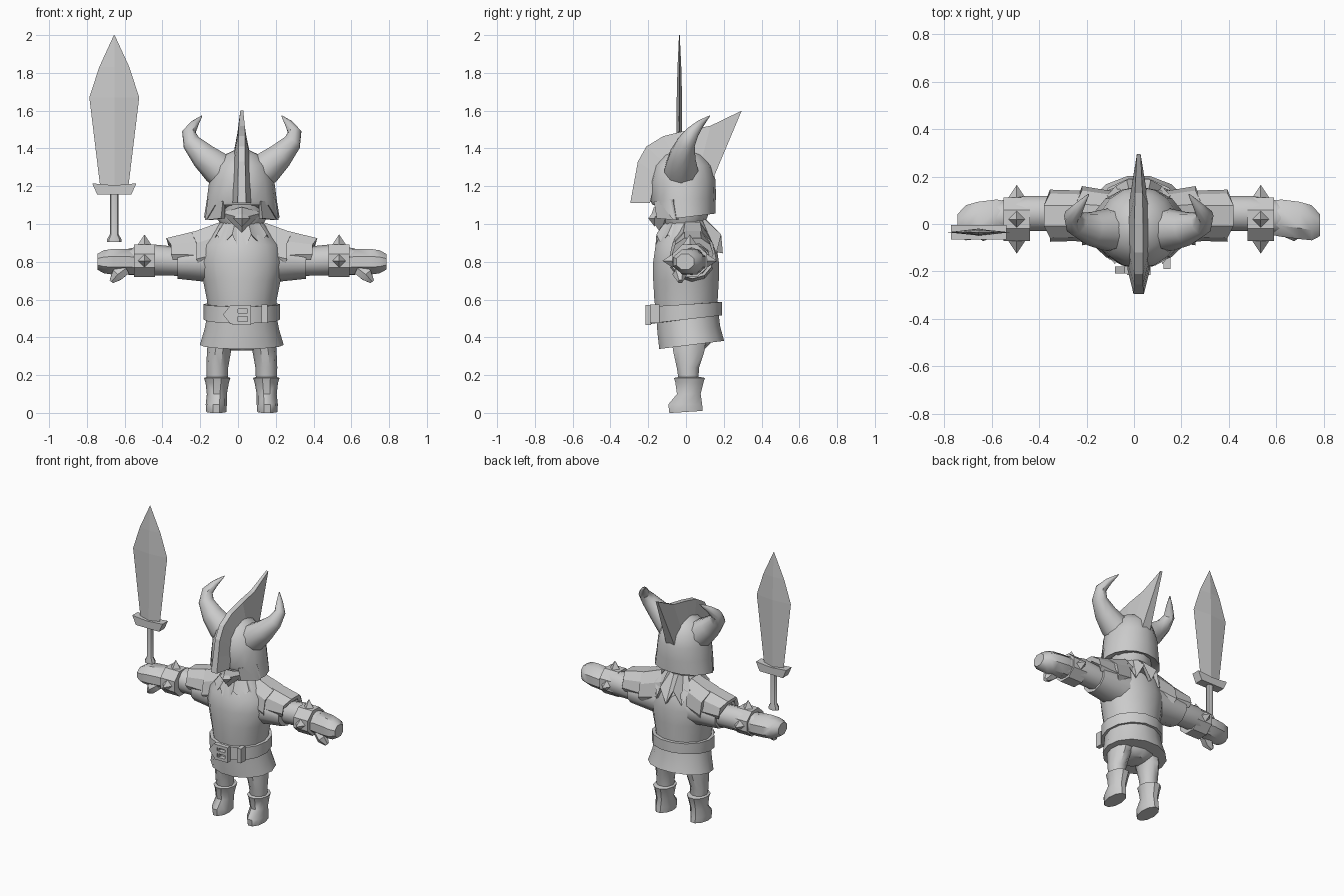
import bpy, bmesh, math
from mathutils import Vector

cube = bpy.data.objects.get("Cube")
if cube:
    bpy.data.objects.remove(cube, do_unlink=True)

CX = 0.02  # the figure stands slightly off centre because of the sword
mat = bpy.data.materials.new("plain_grey")
mat.use_nodes = True
mat.diffuse_color = (0.6, 0.6, 0.6, 1)
mat.node_tree.nodes["Principled BSDF"].inputs["Base Color"].default_value = (0.6, 0.6, 0.6, 1)


def finish(name, verts, faces, smooth=40, side=1):
    """Make an object; side=-1 mirrors it to the model's right."""
    bm = bmesh.new()
    vs = [bm.verts.new((CX + side * v[0], v[1], v[2])) for v in verts]
    for f in faces:
        bm.faces.new([vs[i] for i in f])
    bmesh.ops.recalc_face_normals(bm, faces=bm.faces)
    mesh = bpy.data.meshes.new(name)
    bm.to_mesh(mesh)
    bm.free()
    mesh.materials.append(mat)
    obj = bpy.data.objects.new(name, mesh)
    bpy.context.collection.objects.link(obj)
    if smooth:
        bpy.ops.object.select_all(action='DESELECT')
        bpy.context.view_layer.objects.active = obj
        obj.select_set(True)
        bpy.ops.object.shade_smooth_by_angle(angle=math.radians(smooth))
    return obj


def skin(name, rings, caps=True, **kw):
    n = len(rings[0])
    verts = [v for r in rings for v in r]
    faces = [(k * n + i, k * n + (i + 1) % n, (k + 1) * n + (i + 1) % n, (k + 1) * n + i)
             for k in range(len(rings) - 1) for i in range(n)]
    if caps:
        faces += [tuple(range(n)), tuple(range(len(verts) - n, len(verts)))]
    return finish(name, verts, faces, **kw)


def ellipse(n, phase=0.5):
    return [(math.cos(t), math.sin(t)) for t in (math.tau * (i + phase) / n for i in range(n))]


def loft_z(name, rings, n=12, **kw):
    """Rings are (x, y, z, half width, half depth, rise towards the back)."""
    return skin(name, [[(x + a * c, y + b * s, z + tilt * s) for c, s in ellipse(n, 0)]
                       for x, y, z, a, b, tilt in rings], **kw)


def loft_x(name, rings, n=10, **kw):
    """Rings are (x, y, z, half depth, half height)."""
    return skin(name, [[(x, y + a * c, z + b * s) for c, s in ellipse(n)]
                       for x, y, z, a, b in rings], **kw)


def tube(name, path, n=8, **kw):
    """Path points are (x, y, z, radius)."""
    pts = [Vector(p[:3]) for p in path]
    rings = []
    for i, p in enumerate(pts):
        t = (pts[min(i + 1, len(pts) - 1)] - pts[max(i - 1, 0)]).normalized()
        u = t.cross(Vector((0, 1, 0))).normalized()
        v = t.cross(u)
        rings.append([p + path[i][3] * (u * c + v * s) for c, s in ellipse(n)])
    return skin(name, rings, **kw)


def plate(name, outline, y0, y1):
    """Outline in x, z, given thickness in y."""
    return skin(name, [[(x, y, z) for x, z in outline] for y in (y0, y1)], smooth=0)


def box_outline(x0, x1, z0, z1):
    return [(x0, z0), (x1, z0), (x1, z1), (x0, z1)]


def spike(name, base, direction, size, height, side):
    d = Vector(direction)
    u = Vector((1, 0, 0))
    v = d.cross(u)
    b = Vector(base)
    verts = [b + u * size, b + v * size, b - u * size, b - v * size, b + d * height]
    finish(name, verts, [(0, 1, 2, 3), (0, 1, 4), (1, 2, 4), (2, 3, 4), (3, 0, 4)], 0, side)


# Torso, skirt and belt
loft_z("tunic", [(0, 0.005, 0.50, .175, .165, 0), (0, 0, 0.60, .185, .172, 0),
                 (0, 0, 0.70, .205, .178, 0), (0, 0, 0.80, .225, .178, 0),
                 (0, 0, 0.89, .205, .165, 0), (0, 0, 0.96, .15, .13, 0),
                 (0, 0, 1.03, .10, .10, 0)], n=14)
loft_z("skirt", [(0, .03, 0.36, .222, .176, .022), (0, .015, 0.44, .198, .17, .02),
                 (0, .005, 0.54, .178, .168, .015)], n=14)
loft_z("belt", [(0, .003, 0.495, .185, .178, .022), (0, .003, 0.495, .203, .193, .022),
                (0, .003, 0.575, .203, .193, .012), (0, .003, 0.575, .18, .175, .012)], n=14)

# Buckle with its pointed strap end and belt loop
plate("strap_end", [(-.10, .52), (-.06, .47), (-.02, .47), (-.02, .57), (-.06, .57)], -.208, -.18)
for name, rect in {"buckle_left": (-.05, -.03, .465, .57), "buckle_right": (.03, .05, .465, .57),
                   "buckle_top": (-.05, .05, .55, .57), "buckle_bottom": (-.05, .05, .465, .485),
                   "buckle_pin": (-.035, .035, .51, .53)}.items():
    plate(name, box_outline(*rect), -.215, -.185)
plate("belt_loop", box_outline(.105, .135, .475, .575), -.19, -.14)

# Hips between the legs
loft_z("hips", [(0, .02, .33, .06, .07, 0), (0, .02, .37, .15, .11, 0),
                (0, .015, .48, .165, .14, 0)])

for side, tag in ((1, "left"), (-1, "right")):
    # Leg and boot
    loft_z(tag + "_leg", [(.13, .015, .15, .054, .052, 0), (.13, .01, .24, .058, .062, 0),
                          (.12, .015, .33, .064, .088, 0), (.095, .015, .43, .08, .10, 0)],
           n=10, side=side)
    loft_z(tag + "_boot", [(.135, 0, .005, .053, .093, .006), (.135, -.004, .045, .056, .094, 0),
                           (.132, .015, .10, .053, .066, 0), (.13, .018, .16, .062, .078, 0),
                           (.13, .018, .185, .07, .086, 0), (.13, .018, .19, .055, .06, 0)],
           n=10, side=side)
    # Sleeve, arm and bracer
    loft_x(tag + "_sleeve", [(.10, .02, .80, .13, .12), (.20, .03, .80, .115, .105),
                             (.34, .035, .80, .105, .09), (.34, .035, .80, .08, .075)], side=side)
    loft_x(tag + "_arm", [(.30, .045, .80, .078, .075), (.47, .045, .81, .078, .082),
                          (.60, .025, .80, .075, .07)], side=side)
    loft_x(tag + "_bracer", [(.46, .02, .805, .075, .075), (.46, .02, .805, .10, .094),
                             (.57, .02, .805, .10, .094), (.57, .02, .805, .07, .07)],
           n=8, side=side)
    for k, (dy, dz) in enumerate(((0, 1), (-1, 0), (1, 0))):
        spike(f"{tag}_bracer_spike_{k}", (.515, .02 + dy * .085, .805 + dz * .08),
              (0, dy, dz), .04, .06, side)
    # Fist, thumb and curled fingers
    loft_x(tag + "_fist", [(.55, .025, .795, .075, .065), (.60, .025, .80, .085, .074),
                           (.68, .015, .80, .085, .074), (.73, .005, .80, .08, .066),
                           (.765, -.005, .80, .05, .045)], n=8, side=side)
    tube(tag + "_thumb", [(.62, -.02, .76, .035), (.66, -.035, .73, .038), (.69, -.03, .695, .014)],
         n=6, side=side)
    # Overlapping shoulder plates arching over the arm
    for name, steps in (("upper_shoulder_plate", ((.09, 1.01, .10, .16), (.24, .955, .125, .14))),
                        ("lower_shoulder_plate", ((.21, .965, .105, .13), (.375, .925, .11, .085)))):
        rings = []
        for x, top, half, drop in steps:
            arc = [(-1, -1), (-.85, -.4), (-.4, 0), (.4, 0), (.85, -.4), (1, -1)]
            outer = [(x + .025 * (abs(p) < .5), .035 + half * p, top + drop * q) for p, q in arc]
            inner = [(v[0] - .01, .035 + (v[1] - .035) * .85, v[2] - .03) for v in outer]
            rings.append(outer + inner[::-1])
        skin(f"{tag}_{name}", rings, smooth=25, side=side)
    # Horn
    tube(tag + "_horn", [(.07, -.02, 1.25, .095), (.13, -.025, 1.30, .09), (.20, -.02, 1.36, .072),
                         (.265, .0, 1.43, .05), (.28, .035, 1.485, .036),
                         (.25, .075, 1.53, .022), (.212, .125, 1.572, .003)], n=9, side=side)
    # Cheek guard
    finish(tag + "_cheek_guard",
           [(.195, -.05, 1.02), (.11, -.155, 1.03), (.10, -.17, 1.12), (.18, -.07, 1.13),
            (.17, -.04, 1.02), (.09, -.13, 1.03), (.09, -.14, 1.12), (.16, -.05, 1.13)],
           [(0, 1, 2, 3), (4, 5, 6, 7), (0, 1, 5, 4), (1, 2, 6, 5), (2, 3, 7, 6), (3, 0, 4, 7)],
           0, side)

# Ragged collar: point down the chest, star points on the back
n = 20
top, low = [], []
for i, (c, s) in enumerate(ellipse(n, 0)):
    drop = .13 if i == 15 else (.07 if i % 2 else .02) + (.05 if s > .3 and i % 2 else 0)
    top.append((.10 * c, .105 * s, 1.025))
    low.append((.165 * c, (.18 if s > 0 else .165) * s + .015 * (s > 0), .965 - drop))
skin("ragged_collar", [top, low, [(x * .85, y * .85, z + .005) for x, y, z in low]], smooth=20)

# Head, helmet and chin
loft_z("head", [(0, -.01, .97, .09, .09, 0), (0, -.01, 1.04, .14, .125, 0),
                (0, -.01, 1.16, .14, .14, 0)])
helmet = loft_z("helmet", [(0, -.01, 1.05, .165, .13, .02), (0, -.01, 1.035, .20, .165, .02),
                           (0, -.015, 1.13, .185, .173, .01), (0, -.015, 1.23, .172, .172, 0),
                           (0, -.015, 1.31, .145, .15, 0), (0, -.015, 1.365, .095, .10, 0),
                           (0, -.015, 1.395, .03, .03, 0)], n=16)
for v in helmet.data.vertices:  # raise the brow over the face
    if v.co.y < -.10 and v.co.z < 1.06:
        v.co.z = 1.10
finish("pointed_chin", [(-.11, -.10, 1.06), (0, -.17, 1.09), (.11, -.10, 1.06), (0, -.135, .955),
                        (0, -.19, 1.03), (0, -.06, 1.02)],
       [(0, 1, 4), (1, 2, 4), (2, 3, 4), (3, 0, 4), (1, 0, 5), (2, 1, 5), (3, 2, 5), (0, 3, 5)], 0)
spike("nose", (0, -.165, 1.03), (0, -1, 0), .045, .035, 1)

# Helmet crest: thin outer edge, thick root, swept-back tip
outer = [(-.295, 1.112), (-.275, 1.22), (-.255, 1.33), (-.21, 1.41), (-.12, 1.465),
         (0, 1.495), (.13, 1.52), (.295, 1.60)]
root = [(-.19, 1.112), (-.17, 1.20), (-.15, 1.26), (-.11, 1.32), (-.06, 1.36),
        (0, 1.37), (.08, 1.33), (.135, 1.22)]
edge = [.022, .02, .018, .018, .018, .018, .016, .008]
skin("crest", [[(-w, *o), (w, *o), (w + .026, *r), (-w - .026, *r)]
               for o, r, w in zip(outer, root, edge)], smooth=0)

# Sword floating above the right hand
SX, SY = -.675, -.035


def sword_part(name, rows):
    """Rows are (z, half width, half thickness) of a diamond section."""
    skin(name, [[(SX + w, SY, z), (SX, SY + t, z), (SX - w, SY, z), (SX, SY - t, z)]
                for z, w, t in rows], smooth=0)


sword_part("sword_blade", [(1.20, .075, .016), (1.67, .132, .014), (1.83, .08, .01),
                           (2.0, .002, .002)])
plate("sword_guard", [(SX - .09, 1.155), (SX + .09, 1.155), (SX + .117, 1.215),
                      (SX, 1.205), (SX - .117, 1.215)], SY - .03, SY + .03)
loft_z("sword_grip", [(SX, SY, .905, .038, .026, 0), (SX, SY, .92, .038, .026, 0),
                      (SX, SY, .945, .023, .02, 0), (SX, SY, 1.17, .023, .02, 0)], n=8)
